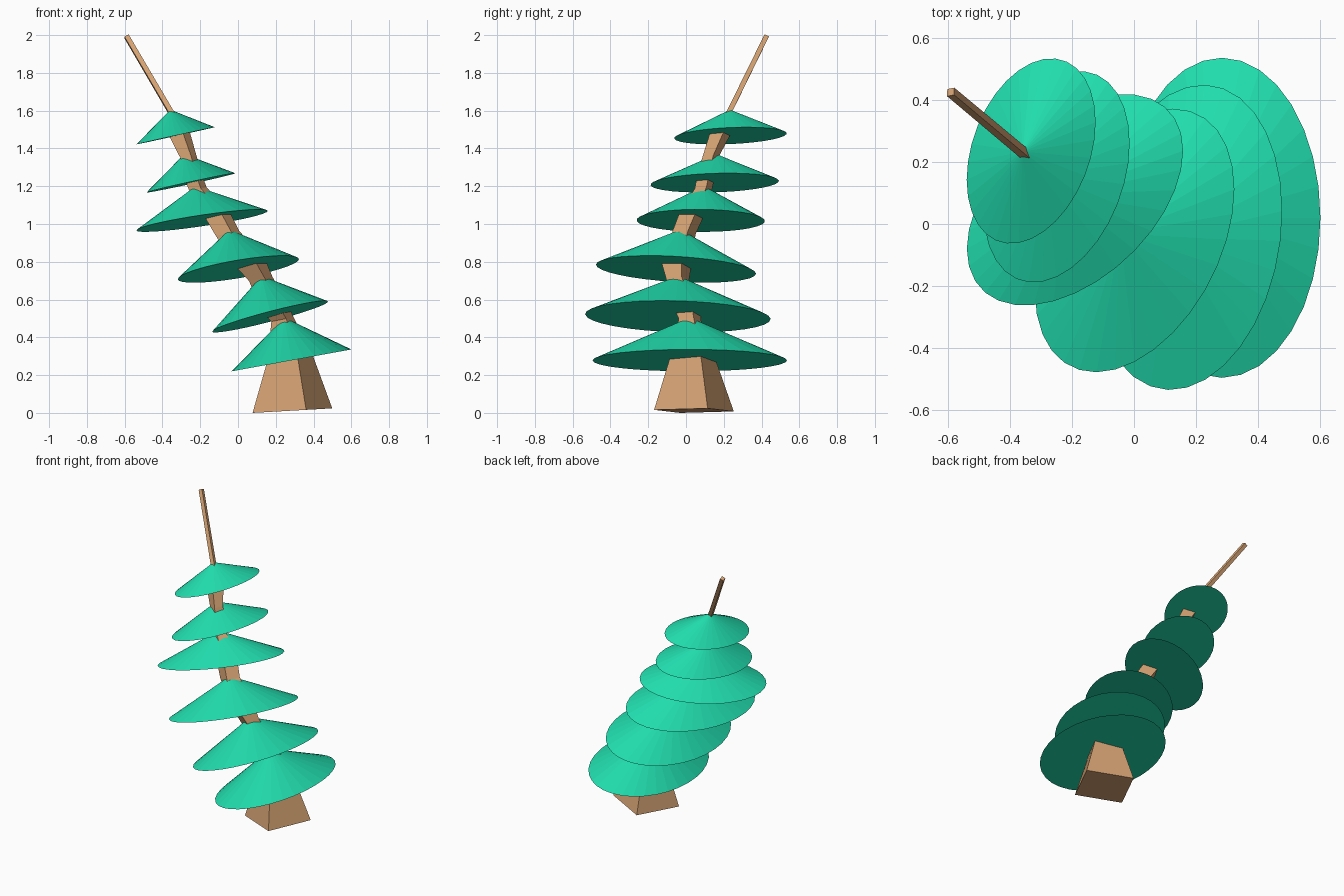
import bpy, bmesh, math
from mathutils import Vector, Matrix

if "Cube" in bpy.data.objects:
    bpy.data.objects.remove(bpy.data.objects["Cube"])


def material(name, color):
    m = bpy.data.materials.new(name)
    m.diffuse_color = (*color, 1)
    m.use_nodes = True
    m.node_tree.nodes["Principled BSDF"].inputs["Base Color"].default_value = m.diffuse_color
    return m


wood = material("bark", (0.66, 0.36, 0.17))
leaf = material("needles", (0.015, 0.72, 0.42))


def finish(name, bm, mat):
    bmesh.ops.recalc_face_normals(bm, faces=bm.faces)
    me = bpy.data.meshes.new(name)
    bm.to_mesh(me)
    bm.free()
    me.materials.append(mat)
    ob = bpy.data.objects.new(name, me)
    bpy.context.collection.objects.link(ob)
    return ob


# Branch tier: a leaning cone over a stretched, tilted base
def tier(name, centre, apex, hx, hy, skew, a, b):
    by = math.sqrt(hy * hy - skew * skew)
    centre, apex = Vector(centre), Vector(apex)
    axes = Matrix((Vector((hx, skew, a * hx + b * skew)),
                   Vector((0, by, b * by)), apex - centre)).transposed()
    mat = Matrix.Translation(centre) @ axes.to_4x4() @ Matrix.Translation((0, 0, 0.5))
    bm = bmesh.new()
    bmesh.ops.create_cone(bm, cap_ends=True, segments=32, radius1=1,
                          radius2=0, depth=1, matrix=mat)
    bmesh.ops.remove_doubles(bm, verts=bm.verts, dist=1e-5)
    finish(name, bm, leaf)


# centre, apex, half width x, half width y, skew, slope x, slope y
tiers = [
    ((.283, .020, .278), (.245, .020, .505), .317, .515, .000, .183, .000),
    ((.170, -.043, .510), (.125, -.042, .725), .307, .491, .085, .275, -.057),
    ((.002, -.053, .761), (-.045, -.030, .970), .321, .424, .165, .229, -.124),
    ((-.190, .078, 1.018), (-.225, .096, 1.200), .348, .340, .158, .193, -.099),
    ((-.249, .152, 1.218), (-.285, .160, 1.370), .235, .340, .108, .226, -.019),
    ((-.331, .235, 1.467), (-.358, .233, 1.605), .2075, .298, .093, .222, -.005),
]
for i, t in enumerate(tiers):
    tier(f"branch_tier_{i + 1}", *t)

# Trunk: four-sided crooked tube that swells below each tier
# x, y, z, corner radius, tilt
rings = [
    (.288, .042, .012, .223, .057),
    (.273, .036, .310, .120, .18),
    (.235, .020, .495, .062, .2),
    (.200, .008, .545, .075, .2),
    (.120, -.045, .710, .065, .2),
    (.068, -.050, .790, .084, .2),
    (-.055, -.012, .950, .066, .2),
    (-.110, .030, 1.050, .070, .2),
    (-.212, .092, 1.185, .048, .2),
    (-.235, .104, 1.245, .050, .2),
    (-.262, .130, 1.355, .044, .2),
    (-.311, .182, 1.480, .058, .2),
    (-.350, .222, 1.580, .022, .2),
]
bm = bmesh.new()
loops = []
for x, y, z, r, tilt in rings:
    loop = []
    for k in range(4):
        ang = math.radians(19 + 90 * k)
        dx, dy = r * math.cos(ang), r * math.sin(ang)
        loop.append(bm.verts.new((x + dx, y + dy, z + tilt * dx)))
    loops.append(loop)
for lo, hi in zip(loops, loops[1:]):
    for k in range(4):
        j = (k + 1) % 4
        bm.faces.new((lo[k], lo[j], hi[j], hi[k]))
bm.faces.new(loops[0])
bm.faces.new(loops[-1])
finish("trunk", bm, wood)

# Bare leader shoot at the top
p, q = Vector((-.345, .22, 1.575)), Vector((-.590, .425, 1.993))
rot = (q - p).to_track_quat('Z', 'Y').to_matrix().to_4x4()
bm = bmesh.new()
bmesh.ops.create_cone(bm, cap_ends=True, segments=4, radius1=.019, radius2=.018,
                      depth=(q - p).length,
                      matrix=Matrix.Translation((p + q) / 2) @ rot)
finish("leader_shoot", bm, wood)
